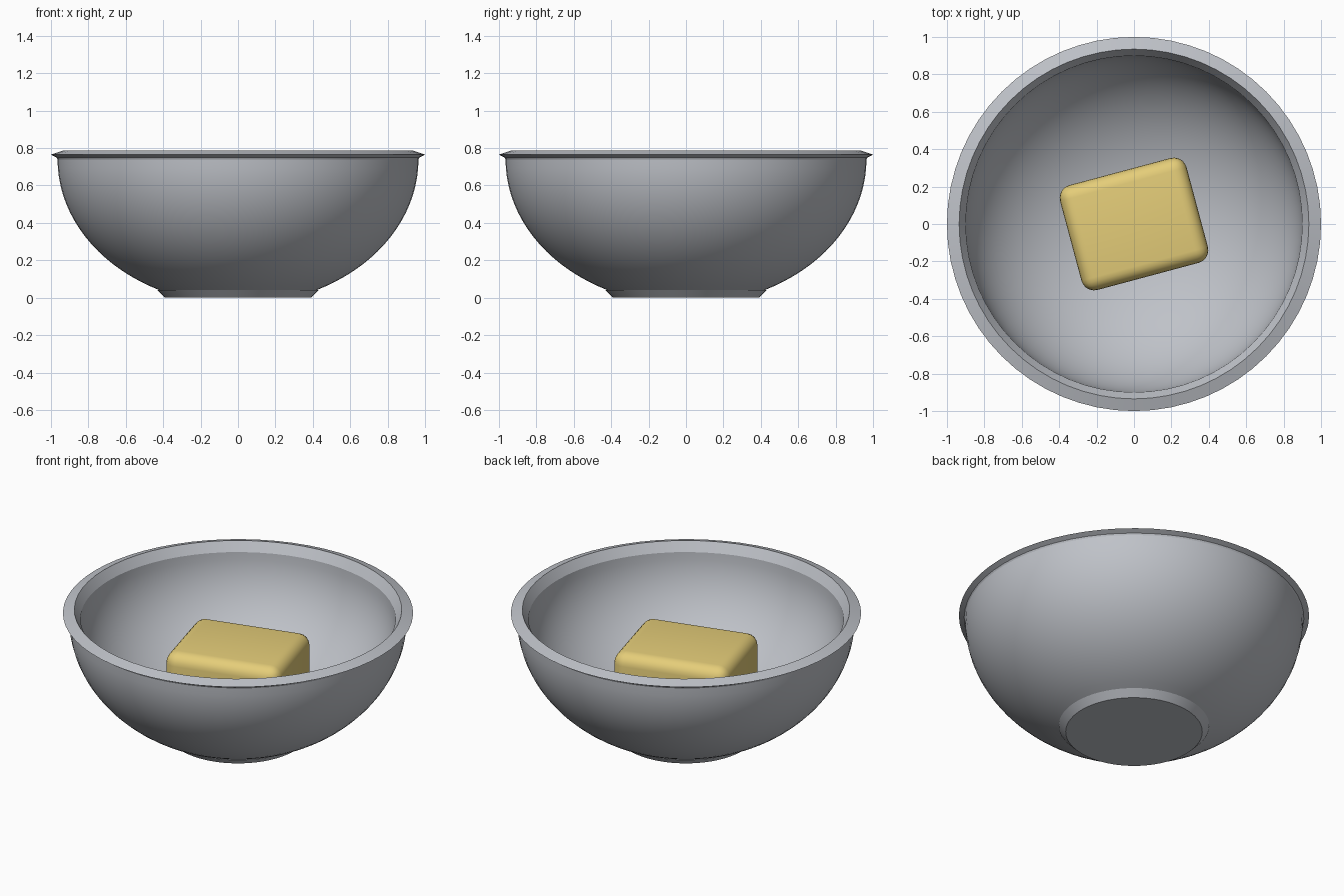
import bpy
import bmesh
from math import sin, cos, pi, radians, asin

cube = bpy.data.objects.get("Cube")
if cube:
    bpy.data.objects.remove(cube, do_unlink=True)


def material(name, rgb):
    mat = bpy.data.materials.new(name)
    mat.use_nodes = True
    mat.diffuse_color = (*rgb, 1)
    mat.node_tree.nodes["Principled BSDF"].inputs["Base Color"].default_value = (*rgb, 1)
    return mat


def add_object(name, bm, mat):
    mesh = bpy.data.meshes.new(name)
    bm.to_mesh(mesh)
    bm.free()
    obj = bpy.data.objects.new(name, mesh)
    bpy.context.collection.objects.link(obj)
    mesh.materials.append(mat)
    return obj


def smooth(obj, angle):
    bpy.ops.object.select_all(action="DESELECT")
    obj.select_set(True)
    bpy.context.view_layer.objects.active = obj
    bpy.ops.object.shade_smooth_by_angle(angle=radians(angle))


def arc(radius, depth, top, start, end, steps):
    """Elliptical wall points; angle 0 is the upper edge, pi/2 the bottom."""
    points = []
    for i in range(steps + 1):
        a = start + (end - start) * i / steps
        points.append((radius * cos(a), top - depth * sin(a)))
    return points


def lathe(name, profile, mat, sides=64):
    bm = bmesh.new()
    verts = [bm.verts.new((r, 0, z)) for r, z in profile]
    edges = [bm.edges.new(pair) for pair in zip(verts, verts[1:])]
    bmesh.ops.spin(bm, geom=verts + edges, cent=(0, 0, 0), axis=(0, 0, 1),
                   angle=2 * pi, steps=sides)
    bmesh.ops.remove_doubles(bm, verts=bm.verts, dist=0.0005)
    bmesh.ops.recalc_face_normals(bm, faces=bm.faces)
    return add_object(name, bm, mat)


grey = material("steel grey", (0.52, 0.54, 0.58))
yellow = material("butter yellow", (0.78, 0.61, 0.19))

# Bowl: foot, outer wall, flared rim, inner lip and inner wall in one profile
foot = [(0, 0), (0.39, 0), (0.43, 0.04)]
outer = arc(0.965, 0.777, 0.74, asin(0.70 / 0.777), 0, 18)
rim = [(0.97, 0.75), (1.0, 0.765), (0.935, 0.787)]
inner = arc(0.90, 0.67, 0.73, 0, pi / 2, 22)
bowl = lathe("bowl", foot + outer + rim + inner, grey)
smooth(bowl, 20)

# Butter block: rounded box turned slightly inside the bowl
bm = bmesh.new()
bmesh.ops.create_cube(bm, size=1)
bmesh.ops.scale(bm, vec=(0.70, 0.58, 0.48), verts=bm.verts)
bmesh.ops.bevel(bm, geom=bm.edges[:], offset=0.07, segments=5,
                profile=0.5, affect="EDGES")
butter = add_object("butter_block", bm, yellow)
butter.location.z = 0.34
butter.rotation_euler.z = radians(15)
smooth(butter, 40)
